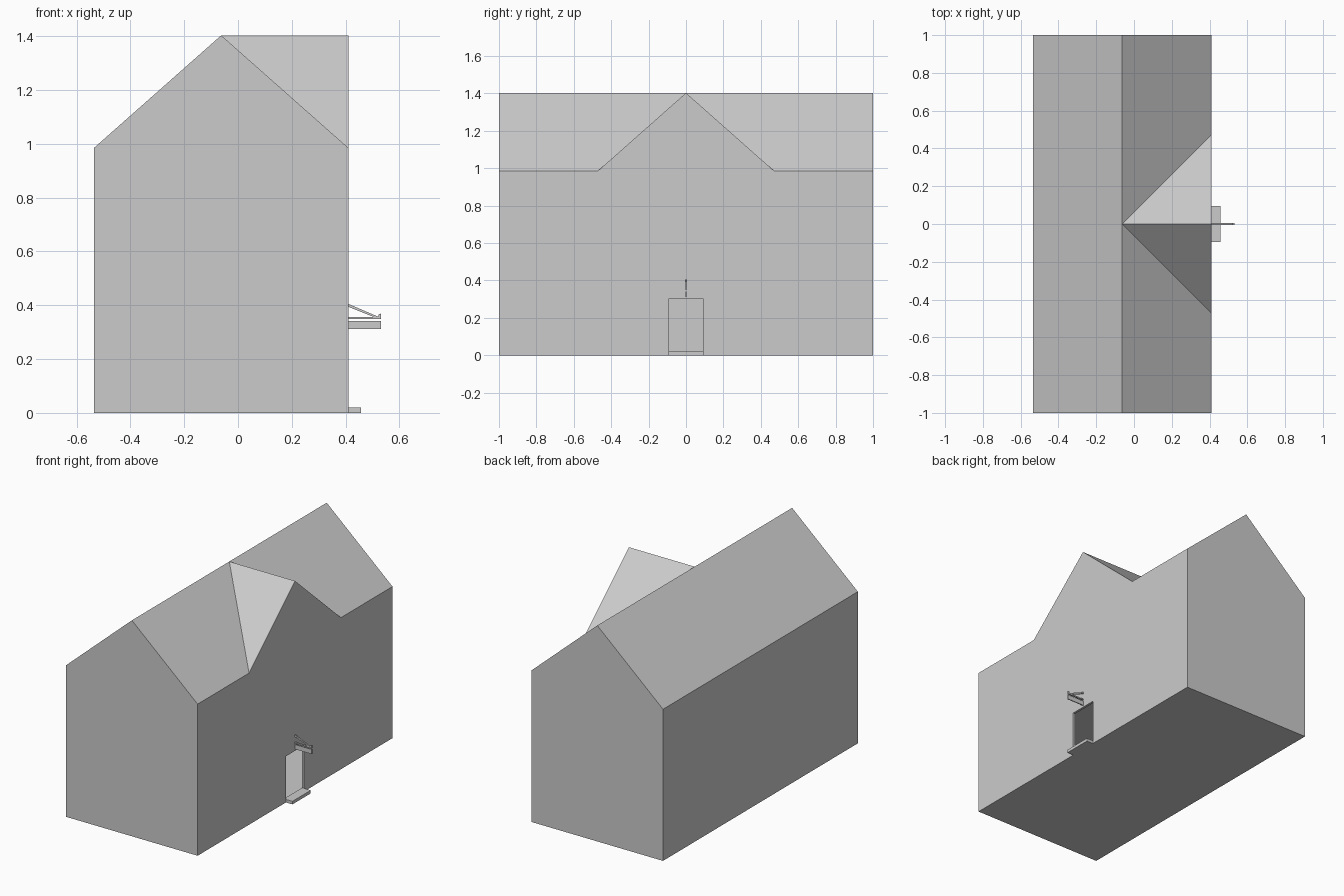
import bpy
import bmesh
from mathutils import Vector

if "Cube" in bpy.data.objects:
    bpy.data.objects.remove(bpy.data.objects["Cube"], do_unlink=True)

# One plain grey for everything
grey = bpy.data.materials.new("plain_grey")
grey.use_nodes = True
grey.diffuse_color = (0.6, 0.6, 0.6, 1)
grey.node_tree.nodes["Principled BSDF"].inputs["Base Color"].default_value = (0.6, 0.6, 0.6, 1)

LEFT, RIGHT, HALF = -0.535, 0.41, 1.0
RIDGE_X = (LEFT + RIGHT) / 2
EAVES, RIDGE = 0.985, 1.403
GABLE = 0.472          # half width of the cross gable
DOOR, SILL = 0.094, 0.02


def add_object(name, bm):
    bmesh.ops.recalc_face_normals(bm, faces=bm.faces[:])
    mesh = bpy.data.meshes.new(name)
    bm.to_mesh(mesh)
    bm.free()
    mesh.materials.append(grey)
    obj = bpy.data.objects.new(name, mesh)
    bpy.context.collection.objects.link(obj)
    return obj


def box(name, low, high):
    bm = bmesh.new()
    low, high = Vector(low), Vector(high)
    for v in bmesh.ops.create_cube(bm, size=1)["verts"]:
        v.co = (low + high) / 2 + v.co * (high - low)
    return add_object(name, bm)


def plate(name, outline, thickness):
    """Side outline in x and z, thickened evenly about y = 0."""
    bm = bmesh.new()
    face = bm.faces.new([bm.verts.new((x, -thickness / 2, z)) for x, z in outline])
    moved = bmesh.ops.extrude_face_region(bm, geom=[face])["geom"]
    verts = [g for g in moved if isinstance(g, bmesh.types.BMVert)]
    bmesh.ops.translate(bm, verts=verts, vec=(0, thickness, 0))
    return add_object(name, bm)


def cut(target, cutter):
    bpy.context.view_layer.objects.active = target
    mod = target.modifiers.new("cut", "BOOLEAN")
    mod.operation = "DIFFERENCE"
    mod.solver = "EXACT"
    mod.object = cutter
    bpy.ops.object.modifier_apply(modifier=mod.name)
    bpy.data.objects.remove(cutter, do_unlink=True)


# House: long gabled body with a cross gable flush with the entrance wall
bm = bmesh.new()
ends = []
for y in (-HALF, HALF):
    profile = [(LEFT, 0), (RIGHT, 0), (RIGHT, EAVES), (RIDGE_X, RIDGE), (LEFT, EAVES)]
    ends.append([bm.verts.new((x, y, z)) for x, z in profile])
    bm.faces.new(ends[-1])
front, back = ends
valley_front = bm.verts.new((RIGHT, -GABLE, EAVES))
valley_back = bm.verts.new((RIGHT, GABLE, EAVES))
peak = bm.verts.new((RIGHT, 0, RIDGE))
meet = bm.verts.new((RIDGE_X, 0, RIDGE))
bm.faces.new((front[0], front[1], back[1], back[0]))
bm.faces.new((front[0], front[4], back[4], back[0]))
bm.faces.new((front[4], front[3], meet, back[3], back[4]))
bm.faces.new((front[1], back[1], back[2], valley_back, peak, valley_front, front[2]))
for end, valley in ((front, valley_front), (back, valley_back)):
    bm.faces.new((end[2], valley, meet, end[3]))
    bm.faces.new((valley, peak, meet))
house = add_object("house", bm)

# Hollow ground floor room and open doorway
WALL = 0.015
cut(house, box("room_cutter", (LEFT + WALL, WALL - HALF, 0.006),
               (RIGHT - WALL, HALF - WALL, 0.42)))
cut(house, box("doorway_cutter", (RIGHT - 0.05, -DOOR, SILL), (RIGHT + 0.05, DOOR, 0.3)))

# Door step
box("door_step", (RIGHT, -DOOR, 0), (0.457, DOOR, SILL))

# Hanging sign with its bracket: board, arm, diagonal stay and end stop
TIP = 0.532
plate("sign_board", [(RIGHT, 0.312), (TIP, 0.312), (TIP, 0.342), (RIGHT, 0.342)], 0.006)
plate("bracket_arm", [(RIGHT, 0.349), (TIP, 0.349), (TIP, 0.357), (RIGHT, 0.357)], 0.008)
plate("bracket_stay", [(RIGHT, 0.394), (0.508, 0.355), (0.527, 0.355), (RIGHT, 0.405)], 0.008)
plate("bracket_end", [(0.522, 0.354), (TIP, 0.354), (TIP, 0.369), (0.522, 0.366)], 0.008)
